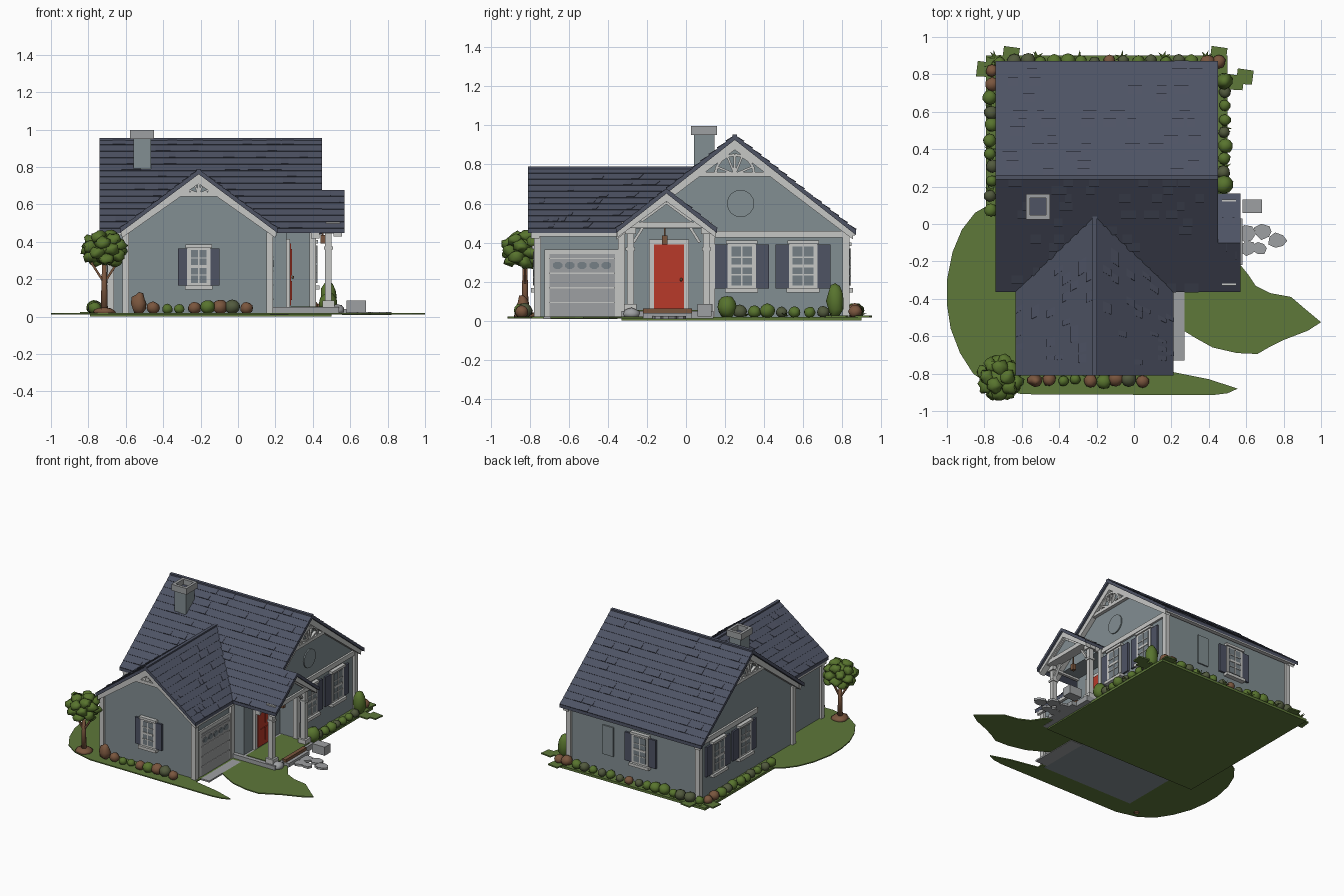
import bpy, bmesh, math, random
from mathutils import Vector

if "Cube" in bpy.data.objects:
    bpy.data.objects.remove(bpy.data.objects["Cube"])
random.seed(4)

def mat(name, r, g, b):
    m = bpy.data.materials.new(name)
    lin = [((c / 255 + 0.055) / 1.055) ** 2.4 for c in (r, g, b)]
    m.diffuse_color = (*lin, 1)
    m.use_nodes = True
    m.node_tree.nodes["Principled BSDF"].inputs["Base Color"].default_value = m.diffuse_color
    return m

ROOF = mat("slate", 78, 83, 100)
WALL = mat("wall_grey", 130, 142, 146)
TRIM = mat("white_trim", 198, 199, 197)
STONE = mat("stone", 158, 160, 162)
RED = mat("door_red", 184, 58, 42)
LAWN = mat("lawn_green", 94, 120, 58)
LEAF = mat("leaf_green", 88, 116, 46)
OLIVE = mat("muted_olive", 82, 90, 62)
BROWN = mat("brown", 122, 86, 62)
GLASS = mat("glass", 118, 128, 134)

def finish(name, bm, m, smooth=False):
    bmesh.ops.recalc_face_normals(bm, faces=bm.faces)
    me = bpy.data.meshes.new(name)
    bm.to_mesh(me)
    bm.free()
    me.materials.append(m)
    for p in me.polygons:
        p.use_smooth = smooth
    ob = bpy.data.objects.new(name, me)
    bpy.context.collection.objects.link(ob)
    return ob

# Wall frames: u runs along the wall, w points outward, z is up
def front(y): return lambda u, w, z: Vector((u, y - w, z))
def back(y): return lambda u, w, z: Vector((u, y + w, z))
def right(x): return lambda u, w, z: Vector((x + w, u, z))
def left(x): return lambda u, w, z: Vector((x - w, u, z))
def flat(u, w, z): return Vector((u, z, w))

def prism(name, m, F, pts, w0, w1):
    bm = bmesh.new()
    a = [bm.verts.new(F(u, w0, z)) for u, z in pts]
    b = [bm.verts.new(F(u, w1, z)) for u, z in pts]
    bm.faces.new(a)
    bm.faces.new(b)
    for i in range(len(pts)):
        j = (i + 1) % len(pts)
        bm.faces.new((a[i], a[j], b[j], b[i]))
    return finish(name, bm, m)

def plate(name, m, F, u0, u1, z0, z1, w0, w1):
    return prism(name, m, F, [(u0, z0), (u1, z0), (u1, z1), (u0, z1)], w0, w1)

def box(name, m, x0, x1, y0, y1, z0, z1):
    return plate(name, m, flat, x0, x1, y0, y1, z0, z1)

def bar(name, m, F, p, q, width, w0, w1):
    p, q = Vector(p), Vector(q)
    d = (q - p).normalized() * width / 2
    n = Vector((-d.y, d.x))
    return prism(name, m, F, [p - n, q - n, q + n, p + n], w0, w1)

def blob(name, m, c, r, jitter=0.12, sub=2):
    bm = bmesh.new()
    bmesh.ops.create_icosphere(bm, subdivisions=sub, radius=1)
    for v in bm.verts:
        k = 1 + random.uniform(-jitter, jitter)
        v.co = Vector([c[i] + v.co[i] * r[i] * k for i in range(3)])
        v.co.z = max(v.co.z, 0.012)
    return finish(name, bm, m, True)

# Roof slope: slab, stepped shingle courses and a few raised shingles
def slope(name, r0, r1, e0, e1, courses, tabs):
    r0, r1, e0, e1 = map(Vector, (r0, r1, e0, e1))
    n = (r1 - r0).cross(e0 - r0).normalized()
    n = n if n.z > 0 else -n
    P = lambda s, t: r0.lerp(r1, s).lerp(e0.lerp(e1, s), t)
    bm = bmesh.new()
    def solid(c, lift):
        vs = [bm.verts.new(p) for p in c] + [bm.verts.new(p + k) for p, k in zip(c, lift)]
        for f in ((0, 1, 2, 3), (4, 5, 6, 7), (0, 1, 5, 4), (1, 2, 6, 5), (2, 3, 7, 6), (3, 0, 4, 7)):
            bm.faces.new([vs[i] for i in f])
    solid([r0, r1, e1, e0], [Vector((0, 0, -0.024))] * 4)
    def shingle(s0, s1, t0, t1, h):
        solid([P(s0, t0), P(s1, t0), P(s1, t1), P(s0, t1)], [n * 0.0008] * 2 + [n * h] * 2)
    for i in range(courses):
        shingle(0, 1, i / courses, (i + 1) / courses, 0.004)
    for _ in range(tabs):
        i, s = random.randrange(courses), random.uniform(0.02, 0.9)
        shingle(s, s + random.uniform(0.03, 0.07), i / courses, (i + 1) / courses, 0.008)
    finish(name, bm, ROOF)

# Main house body, with the entry recess left open
RY, RZ, K = 0.25, 0.95, 0.785
mz = lambda y: RZ - K * abs(y - RY)
under = 0.022
prism("main_walls", WALL, right(0), [(-0.3, 0.01), (0.82, 0.01), (0.82, mz(0.82) - under),
      (RY, RZ - under), (-0.3, mz(-0.3) - under)], -0.68, 0.26)
prism("right_gable_wall", WALL, right(0), [(0.13, 0.01), (0.82, 0.01), (0.82, mz(0.82) - under),
      (RY, RZ - under), (-0.3, mz(-0.3) - under), (-0.3, 0.47), (0.13, 0.47)], 0.26, 0.40)
# Front wing body
WX, WZ, WK = -0.21, 0.785, 0.745
wz = lambda x: WZ - WK * abs(x - WX)
prism("wing_walls", WALL, front(0), [(-0.60, 0.01), (0.17, 0.01), (0.17, wz(0.17) - under),
      (WX, WZ - under), (-0.60, wz(-0.60) - under)], 0, 0.76)

# Roofs
slope("main_roof_front", (-0.74, RY, RZ), (0.45, RY, RZ), (-0.74, -0.36, mz(-0.36)), (0.45, -0.36, mz(-0.36)), 14, 45)
slope("main_roof_back", (-0.74, RY, RZ), (0.45, RY, RZ), (-0.74, 0.87, mz(0.87)), (0.45, 0.87, mz(0.87)), 14, 45)
for side, x in (("left", -0.63), ("right", 0.21)):
    slope("wing_roof_" + side, (WX, -0.81, WZ), (WX, 0.04, WZ), (x, -0.81, wz(x)), (x, -0.35, wz(x)), 10, 25)
PY = -0.10
pz = mz(PY)
slope("porch_roof_front", (0.45, PY, pz), (0.57, PY, pz), (0.45, -0.36, mz(-0.36)), (0.57, -0.36, mz(-0.36)), 6, 2)
slope("porch_roof_back", (0.38, PY, pz), (0.57, PY, pz), (0.38, 0.16, mz(-0.36)), (0.57, 0.16, mz(-0.36)), 6, 3)
box("main_ridge_cap", ROOF, -0.74, 0.45, RY - 0.012, RY + 0.012, RZ - 0.01, RZ + 0.004)
box("wing_ridge_cap", ROOF, WX - 0.012, WX + 0.012, -0.81, 0.04, WZ - 0.01, WZ + 0.004)

# Gable bargeboards with eave returns
def gable(name, F, uc, apex, k, half, deep, w0, w1):
    for s in (-1, 1):
        e = apex - k * half
        prism(name + "_bargeboard", TRIM, F, [(uc, apex - 0.02), (uc + s * half, e - 0.02),
              (uc + s * half, e - 0.02 - deep * 0.7), (uc, apex - 0.02 - deep)], w0, w1)

def fan(name, F, uc, z, r, half, w0, w1):
    plate(name + "_beam", TRIM, F, uc - half, uc + half, z - 0.012, z + 0.012, w0, w1)
    arc = [(uc + r * math.cos(a), z + r * math.sin(a)) for a in [math.pi * i / 8 for i in range(9)]]
    for p, q in zip(arc, arc[1:]):
        bar(name + "_arch", TRIM, F, p, q, 0.014, w0, w1)
    for p in arc[1:-1:2] + [arc[4]]:
        bar(name + "_spoke", TRIM, F, (uc, z), p, 0.011, w0, w1 - 0.004)

for name, F in (("right_gable", right(0.40)), ("left_gable", left(-0.68))):
    gable(name, F, RY, RZ, K, 0.605, 0.055, -0.01, 0.035)
    fan(name, F, RY, 0.75, 0.10, 0.18, 0.005, 0.03)
    plate(name + "_frieze", TRIM, F, 0.13, 0.82, 0.425, 0.46, 0, 0.015)
gable("front_gable", front(-0.76), WX, WZ, WK, 0.41, 0.055, -0.01, 0.035)
fan("front_gable", front(-0.76), WX, 0.655, 0.06, 0.10, 0.005, 0.03)
gable("porch_gable", right(0.52), PY, pz, K, 0.25, 0.045, -0.01, 0.035)
prism("porch_gable_panel", WALL, right(0.50), [(-0.31, 0.49), (0.11, 0.49), (PY, pz - under)], 0, 0.03)
plate("porch_beam", TRIM, right(0.50), -0.33, 0.13, 0.475, 0.505, -0.03, 0.045)
for s in (-1, 1):
    bar("porch_gable_molding", TRIM, right(0.53), (PY, 0.605), (PY + s * 0.13, 0.51), 0.014, -0.01, 0.012)
    bar("porch_bracket", TRIM, right(0.48), (PY + s * 0.17, 0.40), (PY + s * 0.12, 0.48), 0.014, -0.01, 0.012)
for y0, y1 in ((-0.30, -0.28), (0.09, 0.11)):
    box("porch_side_beam", TRIM, 0.26, 0.5, y0, y1, 0.455, 0.49)

# Eave gutters
box("back_gutter", TRIM, -0.72, 0.43, 0.835, 0.865, 0.435, 0.46)
box("front_gutter", TRIM, -0.72, -0.62, -0.355, -0.33, 0.435, 0.465)
for x in (-0.625, 0.185):
    box("wing_gutter", TRIM, x, x + 0.02, -0.79, -0.34, 0.43, 0.458)

# Corner boards and downspouts
for x, y, h in ((-0.60, -0.76, 0.45), (0.17, -0.76, 0.45), (0.40, 0.13, 0.46), (0.40, 0.82, 0.46),
                (-0.68, 0.82, 0.46), (-0.68, -0.30, 0.46), (0.17, -0.33, 0.45)):
    box("corner_board", TRIM, x - 0.018, x + 0.018, y - 0.018, y + 0.018, 0.015, h)

# Windows with shutters
def window(name, F, uc, z0, z1, hw, sw):
    plate(name + "_frame", TRIM, F, uc - hw, uc + hw, z0, z1, -0.01, 0.018)
    g, zm = hw - 0.02, (z0 + z1) / 2
    plate(name + "_glass", GLASS, F, uc - g, uc + g, z0 + 0.03, z1 - 0.03, 0, 0.021)
    plate(name + "_mullion", TRIM, F, uc - 0.004, uc + 0.004, z0 + 0.03, z1 - 0.03, 0, 0.025)
    for z, t in ((zm, 0.008), (zm + 0.045, 0.003), (zm - 0.045, 0.003)):
        plate(name + "_rail", TRIM, F, uc - g, uc + g, z - t, z + t, 0, 0.025)
    plate(name + "_sill", TRIM, F, uc - hw - 0.012, uc + hw + 0.012, z0 - 0.005, z0 + 0.017, 0, 0.035)
    plate(name + "_head", TRIM, F, uc - hw - 0.008, uc + hw + 0.008, z1 - 0.018, z1, 0, 0.028)
    for s in (-1, 1):
        a, b = sorted((uc + s * hw, uc + s * (hw + sw)))
        plate(name + "_shutter", ROOF, F, a, b, z0 + 0.015, z1 - 0.02, 0, 0.014)

window("front_window", front(-0.76), WX, 0.15, 0.385, 0.062, 0.05)
window("back_window", back(0.82), -0.2, 0.15, 0.40, 0.07, 0.06)
for y in (0.285, 0.60):
    window("right_window", right(0.40), y, 0.15, 0.41, 0.073, 0.068)
    window("left_window", left(-0.68), y, 0.15, 0.41, 0.073, 0.068)
plate("back_wall_panel", WALL, back(0.82), 0.03, 0.12, 0.16, 0.38, 0, 0.01)
prism("right_gable_medallion", WALL, right(0.40), [(0.28 + 0.07 * math.cos(a), 0.60 + 0.07 * math.sin(a))
      for a in [i * math.pi / 8 for i in range(16)]], 0, 0.008)

# Garage door
G = right(0.17)
plate("garage_frame", TRIM, G, -0.725, -0.34, 0.015, 0.365, 0, 0.012)
plate("garage_door", STONE, G, -0.70, -0.365, 0.015, 0.34, 0, 0.016)
for i in range(4):
    plate("garage_rail", TRIM, G, -0.70, -0.365, 0.09 + i * 0.075, 0.096 + i * 0.075, 0, 0.02)
for i in range(5):
    c = -0.658 + i * 0.0625
    prism("garage_pane", GLASS, G, [(c + 0.026 * math.cos(a), 0.283 + 0.02 * math.sin(a))
          for a in [k * math.pi / 4 + math.pi / 8 for k in range(8)]], 0, 0.021)
box("garage_apron", STONE, 0.17, 0.27, -0.73, -0.35, 0.008, 0.02)

# Entry door, porch floor, steps and columns
D = right(0.26)
plate("door_frame", TRIM, D, -0.19, 0.015, 0.05, 0.415, 0, 0.018)
plate("front_door", RED, D, -0.165, -0.01, 0.06, 0.39, 0, 0.024)
for u in (-0.145, -0.08):
    for z0, z1 in ((0.09, 0.19), (0.22, 0.36)):
        plate("door_panel", RED, D, u, u + 0.05, z0, z1, 0, 0.028)
blob("door_knob", BROWN, (0.293, -0.025, 0.21), (0.008, 0.008, 0.01), 0, 1)
box("porch_base", STONE, 0.17, 0.54, -0.33, 0.14, 0.01, 0.05)
box("porch_floor", LAWN, 0.28, 0.52, -0.30, 0.12, 0.045, 0.054)
box("porch_step", STONE, 0.53, 0.58, -0.22, 0.03, 0.01, 0.04)
box("step_tread", BROWN, 0.525, 0.555, -0.22, 0.03, 0.04, 0.062)
for y in (-0.285, 0.105):
    for h, z0, z1 in ((0.032, 0.03, 0.085), (0.018, 0.085, 0.45), (0.024, 0.36, 0.375), (0.028, 0.445, 0.48)):
        box("porch_column", TRIM, 0.483 - h, 0.483 + h, y - h, y + h, z0, z1)
box("step_block", STONE, 0.58, 0.685, 0.06, 0.13, 0.02, 0.085)
box("lantern", BROWN, 0.44, 0.466, -0.122, -0.096, 0.39, 0.435)
box("lantern_chain", BROWN, 0.450, 0.456, -0.112, -0.106, 0.43, 0.50)

# Chimney with hollow cap
box("chimney_shaft", WALL, -0.56, -0.465, 0.04, 0.145, 0.72, 0.955)
for x0, x1, y0, y1 in ((-0.577, -0.555, 0.025, 0.16), (-0.47, -0.45, 0.025, 0.16),
                       (-0.555, -0.47, 0.025, 0.047), (-0.555, -0.47, 0.138, 0.16)):
    box("chimney_cap", STONE, x0, x1, y0, y1, 0.95, 0.997)
box("chimney_flue", ROOF, -0.556, -0.469, 0.046, 0.139, 0.954, 0.958)

# Grounds
box("house_plot", LAWN, -0.79, 0.50, -0.33, 0.90, 0, 0.018)
prism("left_lawn", LAWN, flat, [(-0.78, 0.1), (-0.85, 0.06), (-0.92, -0.03), (-0.97, -0.15), (-1, -0.30), (-1, -0.43),
      (-0.98, -0.56), (-0.93, -0.69), (-0.86, -0.80), (-0.76, -0.87), (-0.6, -0.91), (0.42, -0.915), (0.5, -0.905),
      (0.555, -0.88), (0.4, -0.83), (0.2, -0.79), (0.2, -0.2), (-0.5, 0.1)], 0.012, 0.02)
prism("right_lawn", LAWN, flat, [(0.2, -0.3), (0.57, -0.22), (0.61, -0.27), (0.65, -0.33), (0.73, -0.37), (0.84, -0.39),
      (0.91, -0.45), (1, -0.525), (0.93, -0.57), (0.8, -0.62), (0.72, -0.66), (0.66, -0.695), (0.55, -0.69),
      (0.42, -0.66), (0.33, -0.61), (0.2, -0.53)], 0.012, 0.02)
for x, y, r in ((0.6, -0.05, 0.05), (0.61, -0.13, 0.045), (0.69, -0.04, 0.05), (0.67, -0.13, 0.04), (0.765, -0.09, 0.05)):
    prism("path_stone", STONE, flat, [(x + r * random.uniform(0.8, 1.1) * math.cos(i * 0.9),
          y + r * random.uniform(0.7, 1) * math.sin(i * 0.9)) for i in range(7)], 0.008, 0.024)
for x, y in ((-0.66, 0.91), (0.45, 0.91), (0.59, 0.79), (0.54, 0.76), (-0.80, 0.83)):
    prism("leaf_mat", LAWN, flat, [(x - 0.045, y - 0.04), (x + 0.04, y - 0.045), (x + 0.05, y + 0.03), (x - 0.035, y + 0.042)], 0.015, 0.025)

# Shrub beds: rows of rounded plants and spiky tufts
def tuft(x, y):
    bm = bmesh.new()
    for i in range(6):
        a = i * math.pi / 3 + random.random()
        d, s = Vector((math.cos(a), math.sin(a), 0)), Vector((-math.sin(a), math.cos(a), 0)) * 0.01
        o = Vector((x, y, 0.02))
        bm.faces.new([bm.verts.new(p) for p in (o - s, o + s, o + d * 0.04 + Vector((0, 0, 0.02)))])
    finish("grass_tuft", bm, LEAF)

def bed(p, q, n):
    for i in range(n):
        c = Vector(p).lerp(Vector(q), i / (n - 1))
        r = random.uniform(0.028, 0.042)
        m = random.choice((LEAF, LEAF, OLIVE, OLIVE, BROWN))
        blob("shrub", m, (c.x + random.uniform(-.008, .008), c.y + random.uniform(-.008, .008), 0.018 + r * 0.8), (r, r, r * 0.95), 0.07)
        if i % 3 == 0:
            tuft(c.x + (c.x - q[0]) * 0.02, c.y + 0.02)

bed((-0.45, -0.835), (0.04, -0.835), 8)
bed((-0.72, 0.87), (0.46, 0.87), 17)
bed((-0.765, 0.82), (-0.765, 0.08), 11)
bed((0.485, 0.28), (0.485, 0.70), 7)
blob("round_shrub", LEAF, (0.48, 0.21, 0.07), (0.05, 0.05, 0.058), 0.07)
blob("cone_shrub", LEAF, (0.485, 0.765, 0.10), (0.045, 0.045, 0.09), 0.08)
blob("gray_rock", STONE, (0.53, -0.28, 0.035), (0.04, 0.045, 0.03), 0.08)
blob("rust_shrub", BROWN, (-0.53, -0.835, 0.07), (0.04, 0.035, 0.06), 0.15)

# Tree
bm = bmesh.new()
bmesh.ops.create_cone(bm, segments=8, radius1=0.02, radius2=0.011, depth=0.30, cap_ends=True)
bmesh.ops.translate(bm, vec=(-0.715, -0.825, 0.16), verts=bm.verts)
finish("tree_trunk", bm, BROWN, True)
for s in (-1, 1):
    bar("tree_branch", BROWN, front(-0.825), (-0.715, 0.18), (-0.715 + s * 0.07, 0.29), 0.012, -0.006, 0.006)
blob("tree_mound", BROWN, (-0.715, -0.825, 0.025), (0.06, 0.06, 0.025), 0.1)
blob("tree_crown", LEAF, (-0.715, -0.825, 0.36), (0.085, 0.085, 0.08), 0.15)
for i in range(22):
    a, h = i * 2.4, -0.8 + 1.7 * i / 21
    k = 0.088 * math.sqrt(max(0.1, 1 - h * h))
    blob("tree_leaves", LEAF, (-0.715 + k * math.cos(a), -0.825 + k * math.sin(a), 0.36 + h * 0.08), (0.04, 0.04, 0.032), 0.28)
